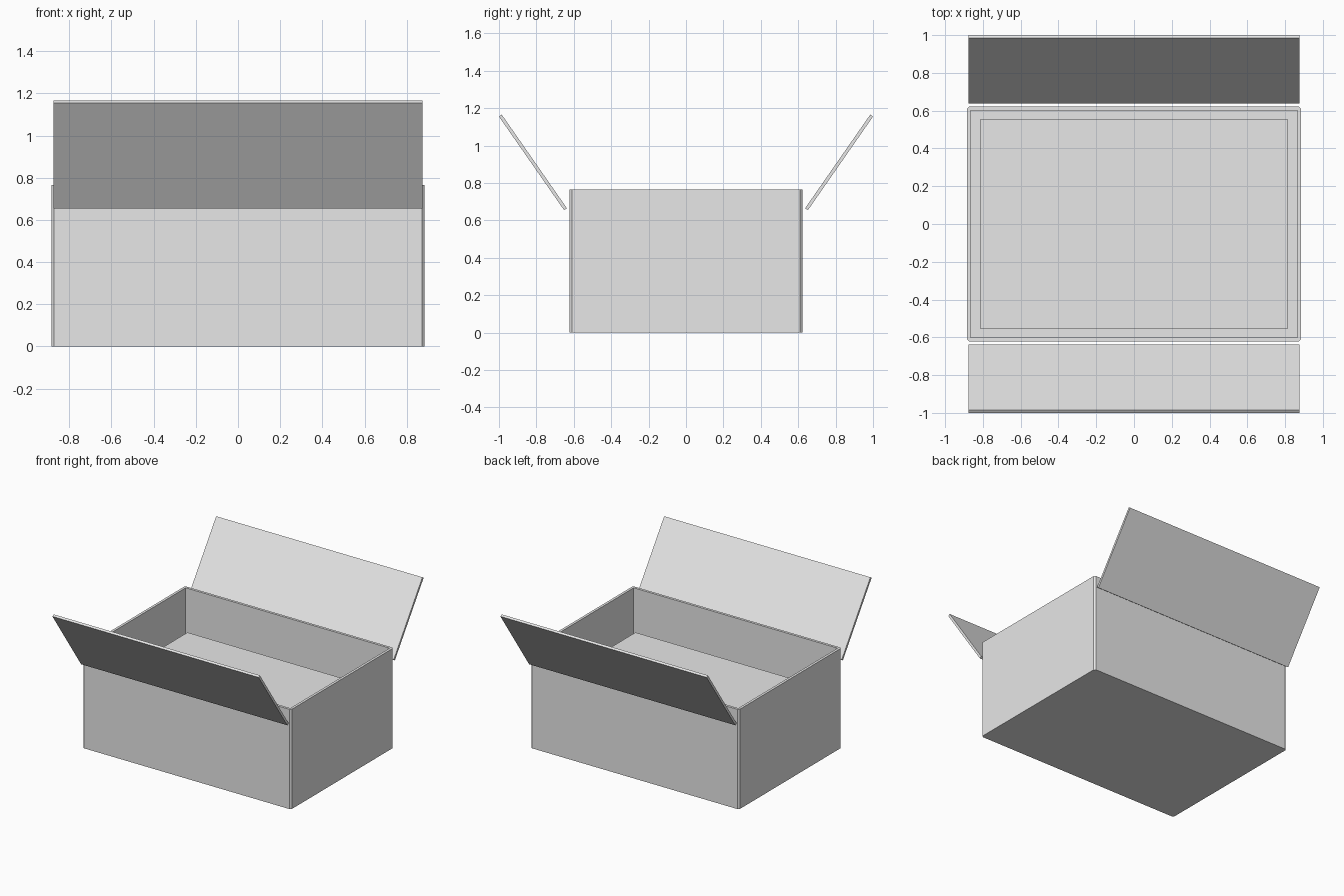
import bpy
import bmesh

default = bpy.data.objects.get("Cube")
if default:
    bpy.data.objects.remove(default, do_unlink=True)

grey = bpy.data.materials.new("plain_grey")
grey.use_nodes = True
color = (0.8, 0.8, 0.8, 1.0)
grey.diffuse_color = color
grey.node_tree.nodes["Principled BSDF"].inputs["Base Color"].default_value = color

HALF_X, HALF_Y, HEIGHT = 0.885, 0.622, 0.765
WALL, CHAMFER = 0.02, 0.012


def finish(name, bm):
    bmesh.ops.recalc_face_normals(bm, faces=bm.faces)
    mesh = bpy.data.meshes.new(name)
    bm.to_mesh(mesh)
    bm.free()
    mesh.materials.append(grey)
    obj = bpy.data.objects.new(name, mesh)
    bpy.context.collection.objects.link(obj)
    return obj


def block(bm, half_x, half_y, bottom, top):
    verts = bmesh.ops.create_cube(bm, size=1)["verts"]
    bmesh.ops.scale(bm, verts=verts, vec=(2 * half_x, 2 * half_y, top - bottom))
    bmesh.ops.translate(bm, verts=verts, vec=(0, 0, (top + bottom) / 2))


# Box body: chamfered corners, hollowed out from the top
bm = bmesh.new()
block(bm, HALF_X, HALF_Y, 0, HEIGHT)
uprights = [e for e in bm.edges if abs(e.verts[0].co.z - e.verts[1].co.z) > 0.1]
bmesh.ops.bevel(bm, geom=uprights, offset=CHAMFER, segments=1, affect='EDGES')
top = max(bm.faces, key=lambda f: f.calc_center_median().z)
rim = bmesh.ops.extrude_face_region(bm, geom=[top])
bmesh.ops.delete(bm, geom=[top], context='FACES_ONLY')
inner = [v for v in rim["geom"] if isinstance(v, bmesh.types.BMVert)]
for v in inner:
    # Collapse the chamfer so the cavity has square corners
    v.co.x = (HALF_X - WALL) * (1 if v.co.x > 0 else -1)
    v.co.y = (HALF_Y - WALL) * (1 if v.co.y > 0 else -1)
bmesh.ops.remove_doubles(bm, verts=inner, dist=0.001)
mouth = max(bm.faces, key=lambda f: f.calc_area() * (f.calc_center_median().z > 0.7))
cavity = bmesh.ops.extrude_face_region(bm, geom=[mouth])
bmesh.ops.delete(bm, geom=[mouth], context='FACES_ONLY')
for v in cavity["geom"]:
    if isinstance(v, bmesh.types.BMVert):
        v.co.z = WALL
finish("box_body", bm)

# Raised inner floor, standing clear of the walls
bm = bmesh.new()
block(bm, 0.815, 0.552, WALL, 0.455)
finish("inner_floor", bm)

# Slanted long flaps: a thin profile extruded along x
PROFILE = [(0.637, 0.665), (0.652, 0.655), (1.0, 1.155), (0.985, 1.165)]
for name, side in (("front_flap", -1), ("back_flap", 1)):
    bm = bmesh.new()
    face = bm.faces.new([bm.verts.new((-0.875, side * y, z)) for y, z in PROFILE])
    ext = bmesh.ops.extrude_face_region(bm, geom=[face])
    moved = [v for v in ext["geom"] if isinstance(v, bmesh.types.BMVert)]
    bmesh.ops.translate(bm, verts=moved, vec=(1.75, 0, 0))
    finish(name, bm)
